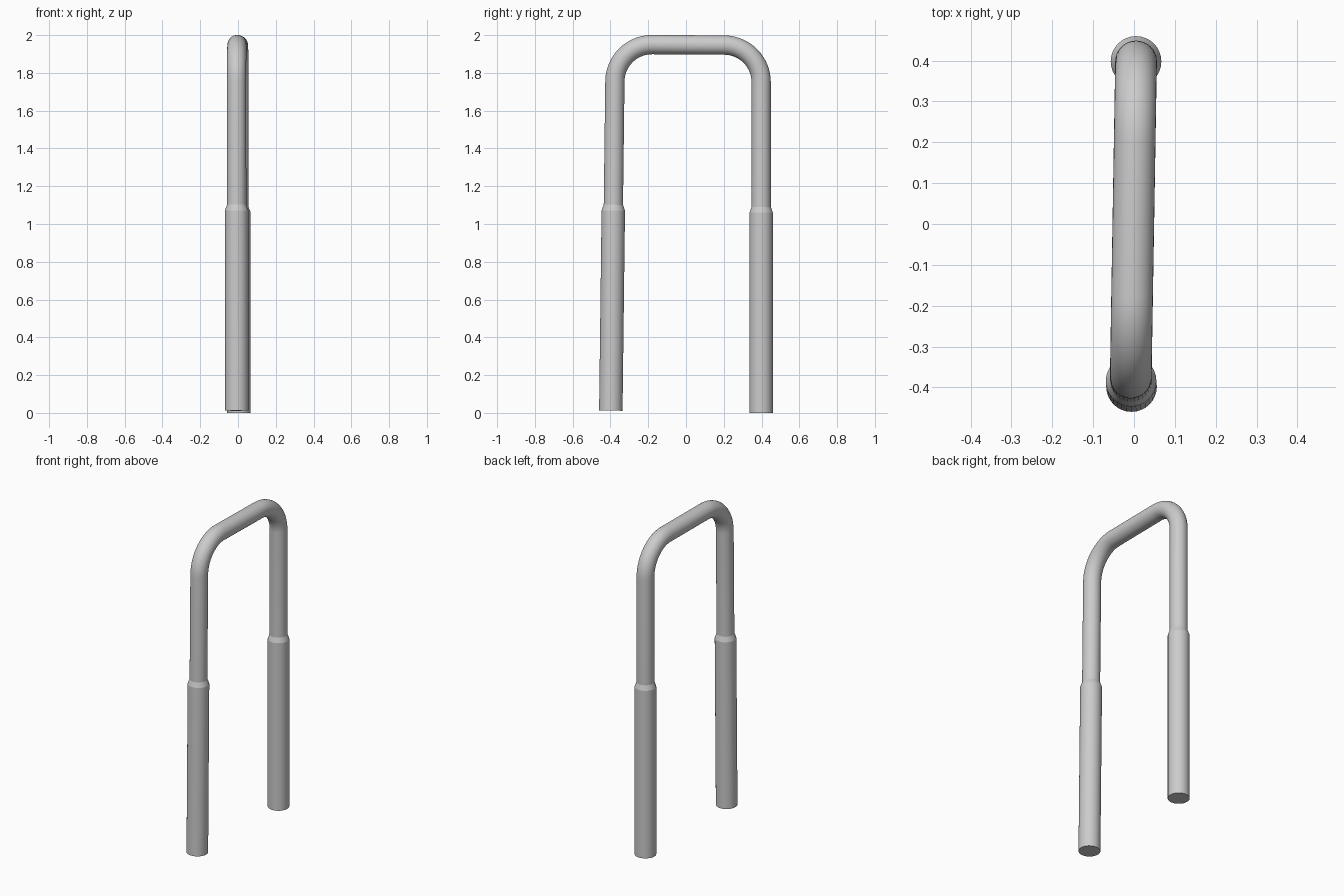
import bpy, bmesh, math
from mathutils import Vector

if "Cube" in bpy.data.objects:
    bpy.data.objects.remove(bpy.data.objects["Cube"])

SIDES = 32


def loft(name, path, radii, cap_start=False):
    """Sweep a circle of varying radius along a path lying close to the YZ plane."""
    bm = bmesh.new()
    rings = []
    for i, p in enumerate(path):
        t = (path[min(i + 1, len(path) - 1)] - path[max(i - 1, 0)]).normalized()
        n = t.cross(Vector((1, 0, 0))).normalized()
        b = n.cross(t)
        rings.append([bm.verts.new(p + radii[i] * (math.cos(a) * b + math.sin(a) * n))
                      for a in (2 * math.pi * k / SIDES for k in range(SIDES))])
    for r0, r1 in zip(rings, rings[1:]):
        for k in range(SIDES):
            j = (k + 1) % SIDES
            bm.faces.new((r0[k], r0[j], r1[j], r1[k]))
    if cap_start:
        bm.faces.new(rings[0])
    bmesh.ops.recalc_face_normals(bm, faces=bm.faces)
    me = bpy.data.meshes.new(name)
    bm.to_mesh(me)
    bm.free()
    ob = bpy.data.objects.new(name, me)
    bpy.context.collection.objects.link(ob)
    bpy.context.view_layer.objects.active = ob
    ob.select_set(True)
    bpy.ops.object.shade_smooth_by_angle(angle=math.radians(20))
    ob.select_set(False)
    return ob


def bend(corner, a, b, radius, steps=14):
    """Rounded corner between the directions from corner to a and to b."""
    u, v = (a - corner).normalized(), (b - corner).normalized()
    c = corner + radius * (u + v)
    return [c - radius * (v * math.cos(t) + u * math.sin(t))
            for t in (math.pi / 2 * k / steps for k in range(steps + 1))]


# Leg feet and upper corners (the near leg leans slightly)
foot_near, foot_far = Vector((-0.006, -0.398, 0.012)), Vector((0.005, 0.398, 0.0))
corner_near, corner_far = Vector((-0.008, -0.374, 1.951)), Vector((0.005, 0.398, 1.946))
SLEEVE, TAPER = 1.06, 1.09

# Bent handle tube, ending just inside the sleeves
start = foot_near + (corner_near - foot_near).normalized() * (TAPER - 0.02)
end = foot_far + (corner_far - foot_far).normalized() * (TAPER - 0.02)
path = ([start] + bend(corner_near, foot_near, corner_far, 0.195)
        + bend(corner_far, corner_near, foot_far, 0.195) + [end])
loft("handle_tube", path, [0.051] * len(path))

# Thicker lower sleeves with a tapered lip
for name, foot, corner in (("near_leg_sleeve", foot_near, corner_near),
                           ("far_leg_sleeve", foot_far, corner_far)):
    d = (corner - foot).normalized()
    loft(name, [foot, foot + d * SLEEVE, foot + d * TAPER],
         [0.062, 0.062, 0.051], cap_start=True)
